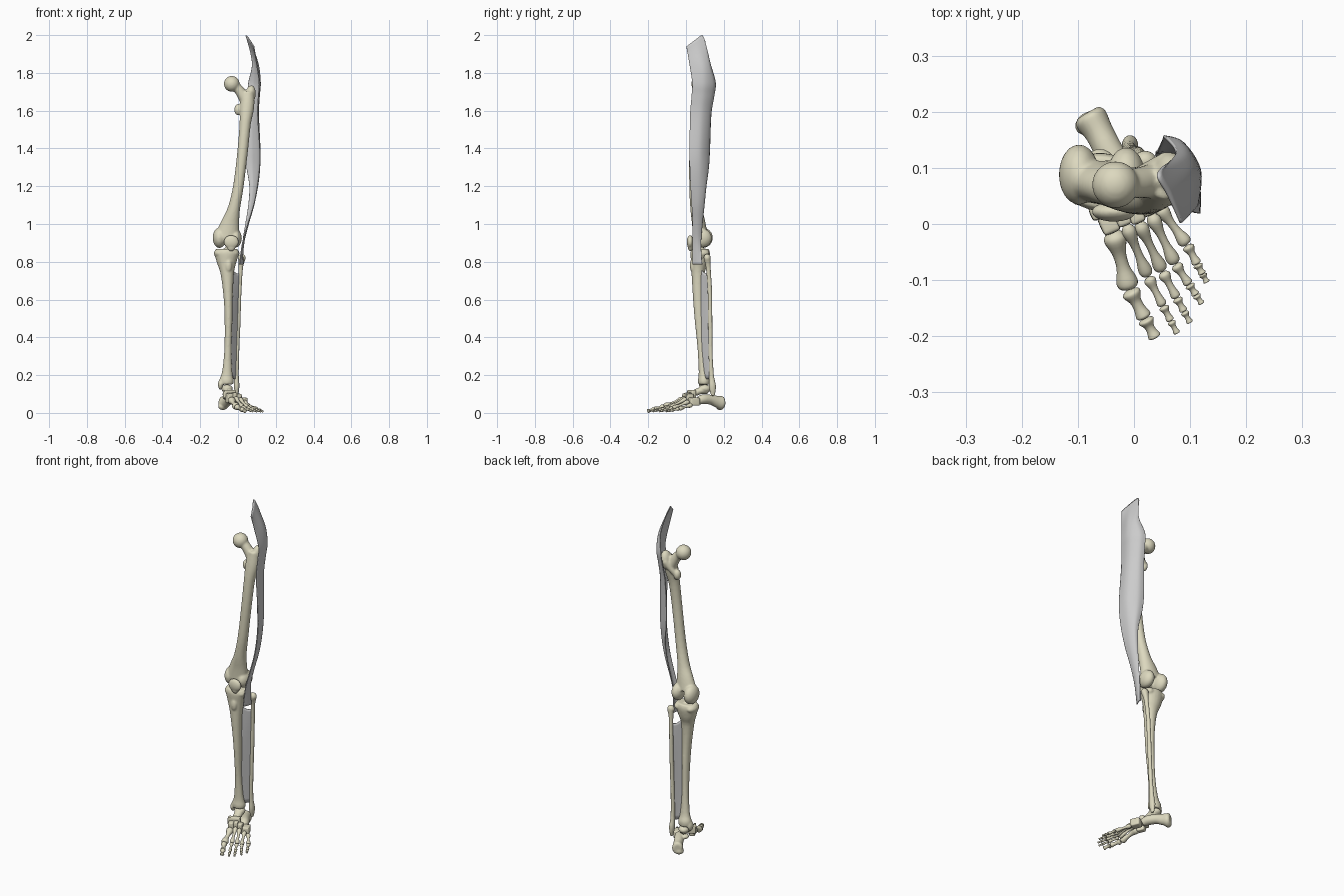
import bpy, bmesh, math
from mathutils import Vector, Matrix

BONE = bpy.data.materials.new("bone")
BONE.diffuse_color = (0.72, 0.69, 0.52, 1)


def spline(pts, n):
    """Smooth curve through tuples of any length, n steps per span."""
    p = [tuple(q) for q in pts]
    p = [p[0]] + p + [p[-1]]
    out = []
    for i in range(1, len(p) - 2):
        for k in range(n):
            t = k / n
            out.append(tuple(
                0.5 * (2 * b + (c - a) * t + (2 * a - 5 * b + 4 * c - d) * t * t
                       + (3 * b - a - 3 * c + d) * t ** 3)
                for a, b, c, d in zip(p[i - 1], p[i], p[i + 1], p[i + 2])))
    return out + [p[-1]]


def loft(bm, stations, n=4, sides=20):
    """Elliptical tube; stations are x, y, z, half width, half depth."""
    st = spline(stations, n)
    cen = [Vector(s[:3]) for s in st]
    whole = (cen[-1] - cen[0]).normalized()
    ref = Vector((0, 1, 0)) if abs(whole.z) > 0.8 else Vector((0, 0, 1))
    rings = []
    for i, s in enumerate(st):
        t = (cen[min(i + 1, len(cen) - 1)] - cen[max(i - 1, 0)]).normalized()
        side = ref.cross(t).normalized()
        up = t.cross(side)
        rings.append([bm.verts.new(cen[i] + side * (max(s[3], .002) * math.cos(a))
                                   + up * (max(s[4], .002) * math.sin(a)))
                      for a in (2 * math.pi * k / sides for k in range(sides))])
    for r, q in zip(rings, rings[1:]):
        for k in range(sides):
            m = (k + 1) % sides
            bm.faces.new((r[k], r[m], q[m], q[k]))
    bm.faces.new(rings[0][::-1])
    bm.faces.new(rings[-1])


def blob(bm, c, r, yaw=0, tilt=0):
    m = (Matrix.Translation(c) @ Matrix.Rotation(math.radians(yaw), 4, 'Z')
         @ Matrix.Rotation(math.radians(tilt), 4, 'Y') @ Matrix.Diagonal((*r, 1)))
    bmesh.ops.create_uvsphere(bm, u_segments=24, v_segments=14, radius=1, matrix=m)


def finish(name, bm, mat=BONE):
    bmesh.ops.recalc_face_normals(bm, faces=bm.faces[:])
    for f in bm.faces:
        f.smooth = True
    me = bpy.data.meshes.new(name)
    bm.to_mesh(me)
    bm.free()
    ob = bpy.data.objects.new(name, me)
    bpy.context.collection.objects.link(ob)
    if mat:
        me.materials.append(mat)
    return ob


def bone(name, lofts=(), blobs=(), voxel=0.005):
    """Fuse tubes and ellipsoids into one organic bone."""
    bm = bmesh.new()
    for l in lofts:
        loft(bm, l)
    for b in blobs:
        blob(bm, *b)
    ob = finish(name, bm)
    r = ob.modifiers.new("fuse", 'REMESH')
    r.mode, r.voxel_size, r.use_smooth_shade = 'VOXEL', voxel, True
    s = ob.modifiers.new("soften", 'SMOOTH')
    s.factor, s.iterations = 0.5, 5
    return ob


def long_bone(name, a, b, base, mid, head):
    """Small bone of the foot, flared at both ends."""
    a, b = Vector(a), Vector(b)
    prof = [(0, base * .55), (.07, base * .95), (.17, base), (.38, mid), (.62, mid * .95),
            (.82, head * .95), (.92, head), (.98, head * .75), (1, head * .35)]
    bm = bmesh.new()
    loft(bm, [(*a.lerp(b, t), r, r * .95) for t, r in prof], 3, 16)
    finish(name, bm)


def sheet(name, rows, thick):
    """Thin tissue sheet through a grid of points."""
    cols = [spline(r, 6) for r in rows]
    cols = [spline(c, 6) for c in zip(*cols)]
    bm = bmesh.new()
    v = [[bm.verts.new(p) for p in c] for c in cols]
    for a, b in zip(v, v[1:]):
        for k in range(len(a) - 1):
            bm.faces.new((a[k], a[k + 1], b[k + 1], b[k]))
    ob = finish(name, bm, None)
    s = ob.modifiers.new("thickness", 'SOLIDIFY')
    s.thickness, s.offset = thick, 0


# Thigh bone: shaft, neck, head, trochanters, condyles
bone("femur", [
    [(.055, .075, 1.70, .03, .03), (.048, .065, 1.62, .038, .034), (.038, .052, 1.53, .03, .03),
     (.024, .045, 1.38, .028, .028), (.002, .046, 1.2, .028, .029), (-.022, .055, 1.08, .033, .032),
     (-.042, .068, 1.0, .05, .036), (-.055, .075, .94, .064, .04)],
    [(-.03, .07, 1.74, .03, .03), (.005, .073, 1.71, .027, .026), (.045, .078, 1.65, .034, .034)],
    [(.06, .11, 1.68, .02, .02), (.03, .1, 1.64, .014, .016), (.0, .08, 1.60, .016, .016)]],
    [((-.033, .07, 1.742), (.042, .042, .042)),
     ((.064, .09, 1.68), (.029, .038, .055), 0, 10),
     ((.0, .08, 1.605), (.02, .022, .03)),
     ((-.098, .088, .927), (.036, .054, .054)),
     ((-.014, .085, .925), (.034, .052, .05)),
     ((-.055, .06, .935), (.05, .025, .04))])

# Kneecap
bone("patella", [], [((-.036, .022, .905), (.04, .018, .036)),
                     ((-.036, .023, .885), (.024, .014, .03))], .004)

# Shin bone
bone("tibia", [
    [(-.06, .075, .868, .058, .045), (-.06, .075, .845, .065, .052), (-.06, .072, .80, .053, .046),
     (-.057, .064, .74, .036, .035), (-.052, .065, .62, .025, .029), (-.05, .071, .5, .021, .026),
     (-.053, .081, .34, .019, .02), (-.057, .09, .22, .027, .023), (-.06, .095, .175, .038, .032),
     (-.06, .095, .15, .035, .03)]],
    [((-.098, .078, .845), (.03, .045, .024)), ((-.022, .08, .845), (.03, .045, .024)),
     ((-.05, .034, .78), (.018, .014, .035)), ((-.06, .08, .868), (.012, .016, .012)),
     ((-.093, .09, .15), (.013, .022, .028))])

# Calf bone
bone("fibula", [
    [(.022, .112, .835, .008, .01), (.02, .113, .815, .018, .018), (.015, .118, .77, .012, .013),
     (.008, .126, .65, .011, .012), (.003, .128, .5, .011, .012), (-.004, .13, .32, .011, .011),
     (-.008, .135, .2, .012, .013), (-.007, .14, .14, .015, .019), (-.007, .143, .09, .007, .01)]],
    [((.02, .112, .82), (.021, .019, .022))], .004)

# Ankle and heel
bone("talus", [[(-.06, .115, .115, .02, .016), (-.053, .08, .118, .024, .018),
                (-.045, .045, .105, .02, .018)]],
     [((-.058, .1, .128), (.03, .035, .022), 20)], .004)
bone("calcaneus", [
    [(-.083, .198, .052, .022, .026), (-.077, .188, .053, .03, .036), (-.062, .163, .06, .026, .031),
     (-.045, .13, .07, .026, .026), (-.022, .09, .072, .027, .026), (-.004, .062, .062, .02, .02)]],
    [((-.08, .18, .035), (.027, .02, .02), 30), ((-.06, .095, .083), (.022, .022, .014))], .004)

# Midfoot blocks
for name, c, r in [
        ("navicular", (-.045, .03, .098), (.032, .013, .022)),
        ("medial_cuneiform", (-.046, .004, .078), (.015, .02, .024)),
        ("middle_cuneiform", (-.021, .012, .09), (.012, .015, .017)),
        ("lateral_cuneiform", (.002, .02, .082), (.013, .018, .018)),
        ("cuboid", (.021, .042, .06), (.021, .025, .02))]:
    bm = bmesh.new()
    m = (Matrix.Translation(c) @ Matrix.Rotation(math.radians(23), 4, 'Z')
         @ Matrix.Diagonal((*[k * 2.25 for k in r], 1)))
    bmesh.ops.create_cube(bm, size=1, matrix=m)
    bmesh.ops.bevel(bm, geom=bm.edges[:], offset=.004, segments=1, affect='EDGES')
    ob = finish(name, bm)
    sub = ob.modifiers.new("round", 'SUBSURF')
    sub.levels = sub.render_levels = 2

# Metatarsals and toes: base, knuckle, tip, thickness
rays = [((-.037, -.014, .07), (-.009, -.115, .032), (.038, -.203, .010), .0165),
        ((-.013, -.003, .08), (.024, -.092, .032), (.077, -.195, .008), .0105),
        ((.009, .002, .075), (.05, -.083, .03), (.1, -.176, .008), .0105),
        ((.031, .016, .06), (.073, -.07, .026), (.121, -.142, .008), .0105),
        ((.045, .03, .042), (.094, -.036, .022), (.13, -.104, .008), .0105)]
for i, (base, knuckle, tip, r) in enumerate(rays, 1):
    k, t = Vector(knuckle), Vector(tip)
    long_bone(f"metatarsal_{i}", base, k, r * 1.2, r * .75, r * 1.15)
    cuts = [.02, .6, 1] if i == 1 else [.02, .52, .78, 1]
    for j in range(len(cuts) - 1):
        s = r * (1 - .15 * j)
        a, b = k.lerp(t, cuts[j] + .01), k.lerp(t, cuts[j + 1])
        long_bone(f"toe_{i}_segment_{j + 1}", a, b, s, s * .65, s * .82)

# Membrane between shin and calf bones
sheet("interosseous_membrane", [
    [(-.03, .08, .76), (-.01, .1, .74), (.012, .12, .74)],
    [(-.033, .078, .6), (-.014, .1, .6), (.005, .125, .6)],
    [(-.036, .082, .4), (-.018, .105, .4), (-.001, .127, .4)],
    [(-.038, .095, .18), (-.022, .113, .18), (-.01, .13, .18)]], .003)

# Broad band down the outside of the thigh: z, front xy, middle xy, back xy
band = [(1.85, .098, .018, .106, .08, .075, .128), (1.75, .112, .033, .117, .095, .055, .155),
        (1.68, .108, .03, .112, .09, .05, .148), (1.58, .104, .022, .107, .08, .043, .132),
        (1.4, .115, .019, .113, .075, .038, .125), (1.3, .115, .02, .11, .075, .045, .119),
        (1.2, .104, .024, .1, .07, .06, .106), (1.1, .083, .03, .083, .065, .055, .096),
        (1.0, .052, .035, .055, .06, .04, .086), (.9, .024, .035, .031, .058, .026, .079),
        (.785, .008, .035, .02, .06, .026, .086)]
rows = [[(.084, .002, 1.94), (.062, .05, 1.975), (.043, .085, 1.998), (.053, .102, 1.965)]]
for z, fx, fy, mx, my, bx, by in band:
    a, b, c = Vector((fx, fy, z)), Vector((mx, my, z)), Vector((bx, by, z))
    d = b.lerp(c, .6) + Vector((.008, .012, 0)) * min(1, (mx - bx) / .05)
    rows.append([a, b, d, c])
sheet("iliotibial_band", rows, .005)
